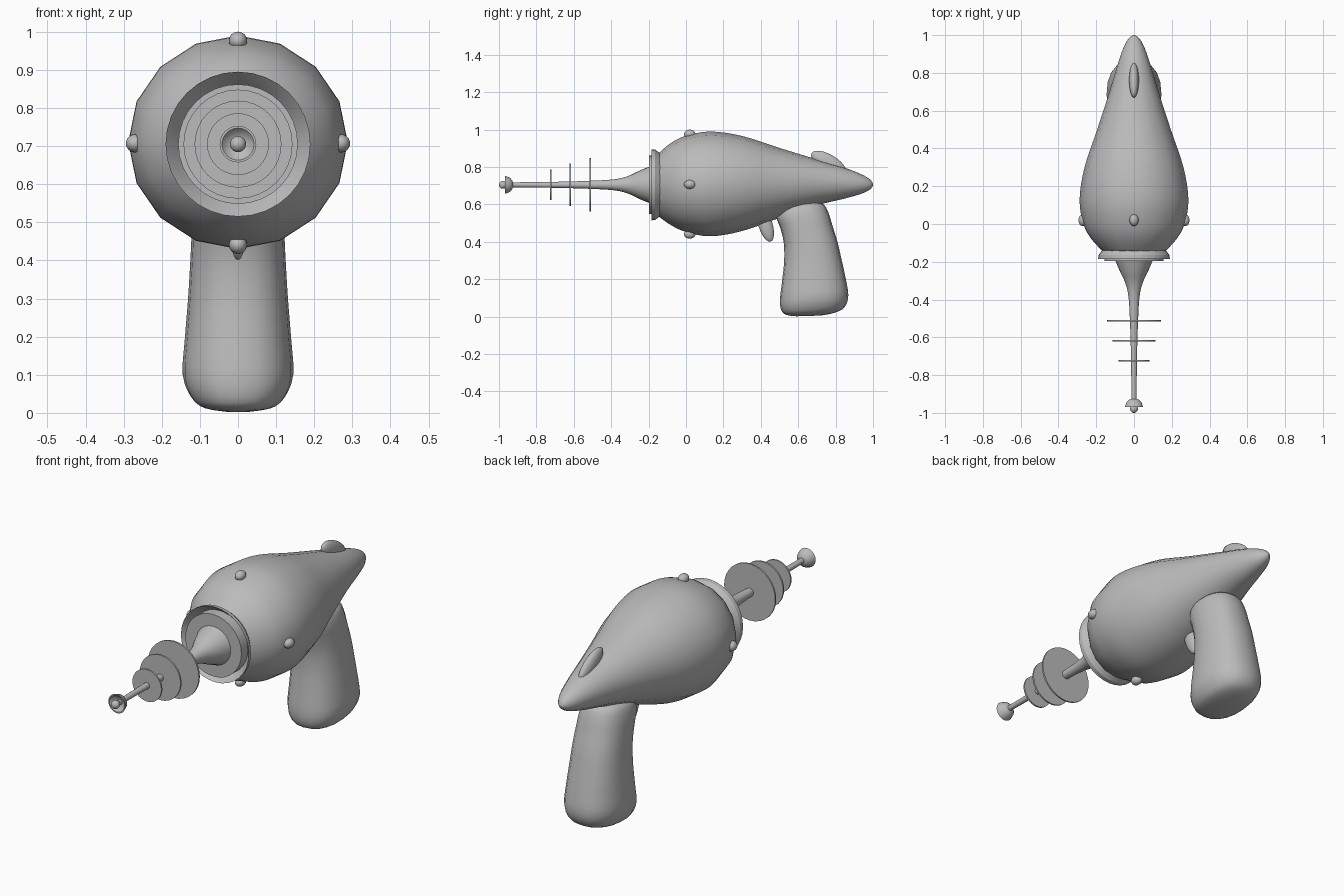
import bpy, bmesh, math
from mathutils import Vector, Matrix

if "Cube" in bpy.data.objects:
    bpy.data.objects.remove(bpy.data.objects["Cube"])

grey = bpy.data.materials.new("plain grey")
grey.diffuse_color = (0.5, 0.5, 0.5, 1)
grey.use_nodes = True
grey.node_tree.nodes["Principled BSDF"].inputs["Base Color"].default_value = grey.diffuse_color
AXIS_Z = 0.705


def finish(name, bm, angle=50):
    bmesh.ops.recalc_face_normals(bm, faces=bm.faces)
    me = bpy.data.meshes.new(name)
    bm.to_mesh(me)
    bm.free()
    me.materials.append(grey)
    ob = bpy.data.objects.new(name, me)
    bpy.context.collection.objects.link(ob)
    bpy.ops.object.select_all(action='DESELECT')
    ob.select_set(True)
    bpy.context.view_layer.objects.active = ob
    bpy.ops.object.shade_smooth_by_angle(angle=math.radians(angle))
    return ob


def spline(pts, steps):
    """Smooth curve through tuples of any length."""
    p = [pts[0]] + list(pts) + [pts[-1]]
    out = []
    for i in range(1, len(p) - 2):
        for s in range(steps):
            t = s / steps
            out.append([0.5 * (2 * b + (c - a) * t + (2 * a - 5 * b + 4 * c - d) * t * t
                               + (3 * b - a - 3 * c + d) * t ** 3)
                        for a, b, c, d in zip(p[i - 1], p[i], p[i + 1], p[i + 2])])
    return out + [list(pts[-1])]


def loft(name, rings, closed=False, angle=50):
    bm = bmesh.new()
    vs = [[bm.verts.new(c) for c in r] for r in rings]
    n = len(vs[0])
    pairs = list(zip(vs, vs[1:])) + ([(vs[-1], vs[0])] if closed else [])
    for a, b in pairs:
        for i in range(n):
            j = (i + 1) % n
            bm.faces.new((a[i], a[j], b[j], b[i]))
    if not closed:
        bm.faces.new(vs[0])
        bm.faces.new(vs[-1])
    return finish(name, bm, angle)


def ring_y(y, zc, rx, rz, n):
    return [(rx * math.sin(2 * math.pi * i / n), y, zc + rz * math.cos(2 * math.pi * i / n))
            for i in range(n)]


def lathe(name, profile, n=32, closed=False, angle=40):
    return loft(name, [ring_y(y, AXIS_Z, r, r, n) for y, r in profile], closed, angle)


def ellipsoid(name, centre, size, rot=Matrix()):
    bm = bmesh.new()
    bmesh.ops.create_uvsphere(bm, u_segments=20, v_segments=12, radius=1)
    bm.transform(Matrix.Translation(centre) @ rot @ Matrix.Diagonal((*size, 1)))
    return finish(name, bm, 80)


# Teardrop body: y, centre z, half width, half height
body = [(-0.145, 0.705, 0.165, 0.17), (-0.08, 0.709, 0.225, 0.22), (0, 0.71, 0.268, 0.257),
        (0.13, 0.71, 0.288, 0.28), (0.3, 0.712, 0.262, 0.254), (0.5, 0.715, 0.195, 0.187),
        (0.7, 0.718, 0.13, 0.123), (0.85, 0.714, 0.085, 0.082), (0.94, 0.709, 0.053, 0.051),
        (0.985, 0.707, 0.026, 0.026), (1.0, 0.706, 0.004, 0.004)]
loft("body", [ring_y(*s, 16) for s in spline(body, 4)])

# Flared collar and muzzle plate
lathe("collar", [(-0.135, 0.165), (-0.165, 0.188), (-0.185, 0.19), (-0.15, 0.16), (-0.135, 0.15)],
      closed=True, angle=30)
lathe("muzzle_plate", [(-0.14, 0.157), (-0.197, 0.157)])

# Tapered barrel
lathe("barrel", spline([(-0.19, 0.1), (-0.25, 0.075), (-0.31, 0.047), (-0.38, 0.03),
                        (-0.5, 0.022), (-0.7, 0.016), (-0.96, 0.013)], 4), 24)

# Three cooling discs
for i, (y, r) in enumerate([(-0.513, 0.143), (-0.618, 0.114), (-0.724, 0.081)]):
    lathe(f"disc_{i + 1}", [(y - 0.004, r), (y + 0.004, r)])

# Dished emitter and its tip bead
lathe("emitter_dish", [(-0.925, 0.012), (-0.93, 0.025), (-0.943, 0.039), (-0.968, 0.048),
                       (-0.968, 0.042), (-0.95, 0.028), (-0.945, 0.01)], 24)
ellipsoid("tip_bead", (0, -0.979, AXIS_Z), (0.021, 0.021, 0.021))

# Four studs round the body
for i in range(4):
    turn = Matrix.Rotation(i * math.pi / 2, 4, 'Y')
    off = turn @ Vector((0, 0.02, 0.266 if i % 2 == 0 else 0.27))
    ellipsoid(f"stud_{i + 1}", off + Vector((0, 0, 0.707)) + Vector((0, 0, 0 if i != 0 else 0.003)),
              (0.024, 0.031, 0.024), turn)

# Rear sight fin and trigger
ellipsoid("sight_fin", (0, 0.762, 0.822), (0.026, 0.105, 0.045),
          Matrix.Rotation(math.radians(-30), 4, 'X'))
ellipsoid("trigger", (0, 0.424, 0.495), (0.023, 0.038, 0.098),
          Matrix.Rotation(math.radians(17), 4, 'X'))

# Grip: z, front y, back y, half width, tilt of the section
grip = [(0.004, 0.59, 0.72, 0.035, 0.03), (0.015, 0.545, 0.80, 0.09, 0.06),
        (0.04, 0.513, 0.85, 0.122, 0.08), (0.1, 0.502, 0.868, 0.145, 0.08),
        (0.2, 0.514, 0.853, 0.139, 0.05), (0.3, 0.525, 0.833, 0.131, 0),
        (0.4, 0.522, 0.81, 0.125, 0), (0.48, 0.502, 0.785, 0.121, 0),
        (0.54, 0.482, 0.765, 0.116, 0.05), (0.59, 0.49, 0.74, 0.1, 0.05),
        (0.615, 0.53, 0.7, 0.06, 0)]


def grip_ring(z, y0, y1, rx, tilt, n=20):
    pts = []
    for i in range(n):
        a = 2 * math.pi * i / n
        c, s = math.cos(a), math.sin(a)
        e = 0.85  # slightly squared oval
        x = rx * math.copysign(abs(c) ** e, c)
        d = (y1 - y0) / 2 * math.copysign(abs(s) ** e, s)
        pts.append((x, (y0 + y1) / 2 + d, max(0.0, z + tilt * d)))
    return pts


loft("grip", [grip_ring(*s) for s in spline(grip, 3)], angle=70)
